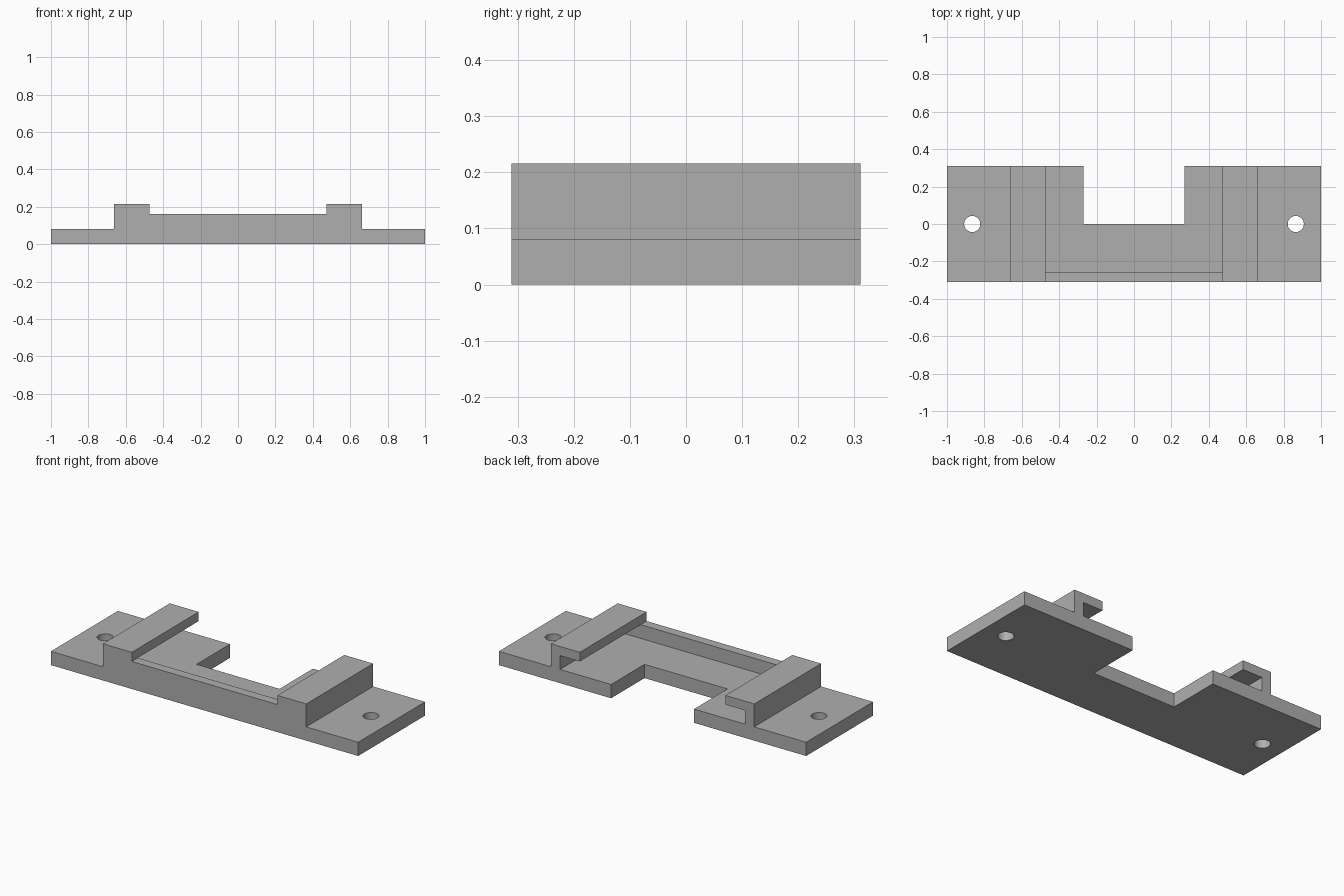
import bpy
import bmesh
from mathutils import Matrix, Vector

cube = bpy.data.objects.get("Cube")
if cube:
    bpy.data.objects.remove(cube, do_unlink=True)

DEPTH = 0.311        # half depth
BASE_TOP = 0.081
WALL_TOP = 0.162     # also the underside of the lips
RAIL_TOP = 0.216
RAIL_OUT, RAIL_IN, LIP = 0.662, 0.602, 0.474

grey = bpy.data.materials.new("plain grey")
grey.use_nodes = True
colour = (0.43, 0.43, 0.43, 1)
grey.diffuse_color = colour
grey.node_tree.nodes["Principled BSDF"].inputs["Base Color"].default_value = colour


def make_object(name, bm):
    bmesh.ops.recalc_face_normals(bm, faces=bm.faces)
    mesh = bpy.data.meshes.new(name)
    bm.to_mesh(mesh)
    bm.free()
    mesh.materials.append(grey)
    obj = bpy.data.objects.new(name, mesh)
    bpy.context.collection.objects.link(obj)
    return obj


def box(name, low, high):
    low, high = Vector(low), Vector(high)
    bm = bmesh.new()
    bmesh.ops.create_cube(bm, size=1, matrix=Matrix.Translation((low + high) / 2)
                          @ Matrix.Diagonal((*(high - low), 1)))
    return make_object(name, bm)


def combine(target, tool, operation):
    mod = target.modifiers.new(tool.name, "BOOLEAN")
    mod.operation = operation
    mod.solver = "EXACT"
    mod.object = tool
    bpy.context.view_layer.objects.active = target
    bpy.ops.object.modifier_apply(modifier=mod.name)
    bpy.data.objects.remove(tool, do_unlink=True)


# Base plate with two hooked rails, extruded from a mirrored profile
half = [(1, 0), (1, BASE_TOP), (RAIL_OUT, BASE_TOP), (RAIL_OUT, RAIL_TOP), (LIP, RAIL_TOP),
        (LIP, WALL_TOP), (RAIL_IN, WALL_TOP), (RAIL_IN, BASE_TOP)]
profile = half + [(-x, z) for x, z in reversed(half)]
bm = bmesh.new()
face = bm.faces.new([bm.verts.new((x, -DEPTH, z)) for x, z in profile])
extruded = bmesh.ops.extrude_face_region(bm, geom=[face])
moved = [v for v in extruded["geom"] if isinstance(v, bmesh.types.BMVert)]
bmesh.ops.translate(bm, verts=moved, vec=(0, 2 * DEPTH, 0))
# extruding keeps the first cap, so the solid is closed
bracket = make_object("slide_mount_bracket", bm)

# Front stop wall between the rails
stop = box("front_stop", (-0.63, -DEPTH, 0.04), (0.63, -0.256, WALL_TOP))
combine(bracket, stop, "UNION")

# Rear notch
notch = box("rear_notch", (-0.27, 0, -0.1), (0.27, 0.5, 0.3))
combine(bracket, notch, "DIFFERENCE")

# Screw holes
for side in (-1, 1):
    bm = bmesh.new()
    bmesh.ops.create_cone(bm, cap_ends=True, segments=48, radius1=0.043, radius2=0.043,
                          depth=0.4, matrix=Matrix.Translation((side * 0.865, 0, 0)))
    combine(bracket, make_object("screw_hole", bm), "DIFFERENCE")

bpy.ops.object.select_all(action="DESELECT")
bracket.select_set(True)
bpy.context.view_layer.objects.active = bracket
bpy.ops.object.shade_smooth_by_angle(angle=0.5)
